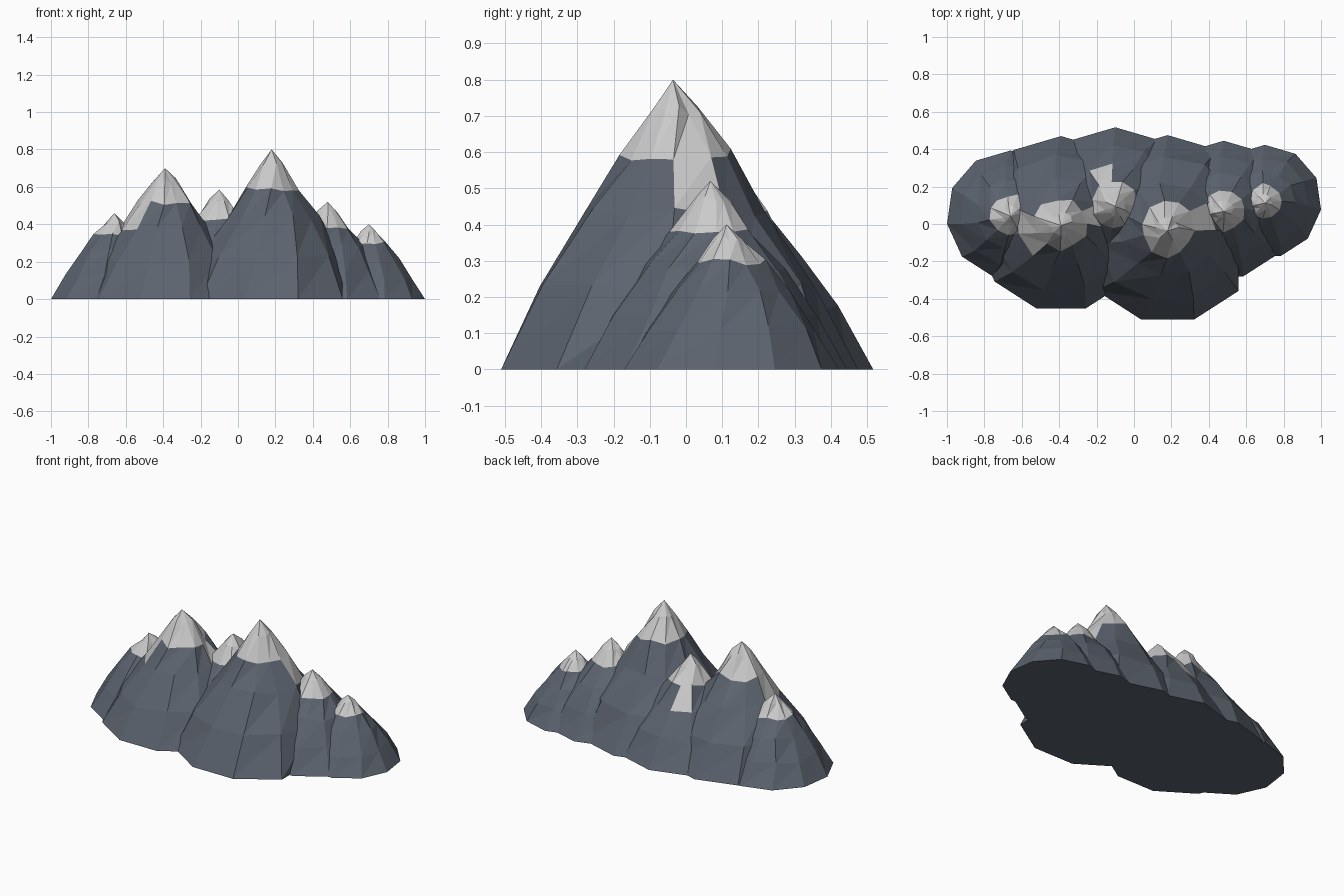
import bpy, bmesh, math, random

if "Cube" in bpy.data.objects:
    bpy.data.objects.remove(bpy.data.objects["Cube"])

SIDES = 11
# (height fraction, radius fraction) of the rings from foot to summit
RINGS = [(0, 1), (0.28, 0.78), (0.54, 0.53), (0.74, 0.31), (0.90, 0.135)]
TWIST = 0.06  # each ring turns a little further round


def material(name, color):
    m = bpy.data.materials.new(name)
    m.diffuse_color = (*color, 1)
    m.use_nodes = True
    m.node_tree.nodes["Principled BSDF"].inputs["Base Color"].default_value = m.diffuse_color
    return m


rock = material("rock", (0.107, 0.126, 0.158))
snow = material("snow", (0.52, 0.52, 0.53))


def peak(name, x, y, radius, height, seed, low_snow=(), max_dx=9, slim=1.0):
    """Faceted cone with a flat foot, twisted jittered rings and a snow cap."""
    rng = random.Random(seed)
    bm = bmesh.new()
    rings = []
    for k, (t, r) in enumerate(RINGS):
        ring = []
        for i in range(SIDES):
            a = math.pi / 2 + i * math.tau / SIDES + TWIST * k
            rad, z = radius * r, height * t
            if k:
                amount = (0, 0.03, 0.05, 0.09, 0.14)[k]
                rad *= 1 + rng.uniform(-amount, amount)
                z += height * rng.uniform(-0.022, 0.022)
                a += rng.uniform(-0.06, 0.06) * k / 2
            if k > 1:
                rad *= slim
            dx = min(rad * math.cos(a), max_dx)
            ring.append(bm.verts.new((x + dx, y + rad * math.sin(a), z)))
        rings.append(ring)
    apex = bm.verts.new((x, y - 0.008, height))

    # rock and snow facets
    for k in range(len(rings) - 1):
        lo, hi = rings[k], rings[k + 1]
        for i in range(SIDES):
            j = (i + 1) % SIDES
            white = k >= 3 or (k == 2 and i in low_snow)
            for tri in ((lo[i], lo[j], hi[j]), (lo[i], hi[j], hi[i])):
                bm.faces.new(tri).material_index = int(white)
    for i in range(SIDES):
        f = bm.faces.new((rings[-1][i], rings[-1][(i + 1) % SIDES], apex))
        f.material_index = 1
    bm.faces.new(rings[0][::-1])
    bmesh.ops.recalc_face_normals(bm, faces=bm.faces[:])

    me = bpy.data.meshes.new(name)
    bm.to_mesh(me)
    bm.free()
    me.materials.append(rock)
    me.materials.append(snow)
    bpy.context.collection.objects.link(bpy.data.objects.new(name, me))


# two large front peaks
peak("main_peak", 0.18, -0.028, 0.503, 0.80, 3, low_snow=(8,), max_dx=0.38, slim=0.92)
peak("left_peak", -0.39, 0.0, 0.47, 0.70, 5, low_snow=(2, 3, 8), slim=0.95)
# smaller peaks behind and at the ends
peak("rear_peak", -0.10, 0.102, 0.415, 0.585, 8, low_snow=(0,))
peak("right_peak", 0.48, 0.075, 0.37, 0.52, 11)
peak("far_right_peak", 0.70, 0.12, 0.303, 0.40, 14)
peak("far_left_peak", -0.66, 0.05, 0.343, 0.46, 17)
